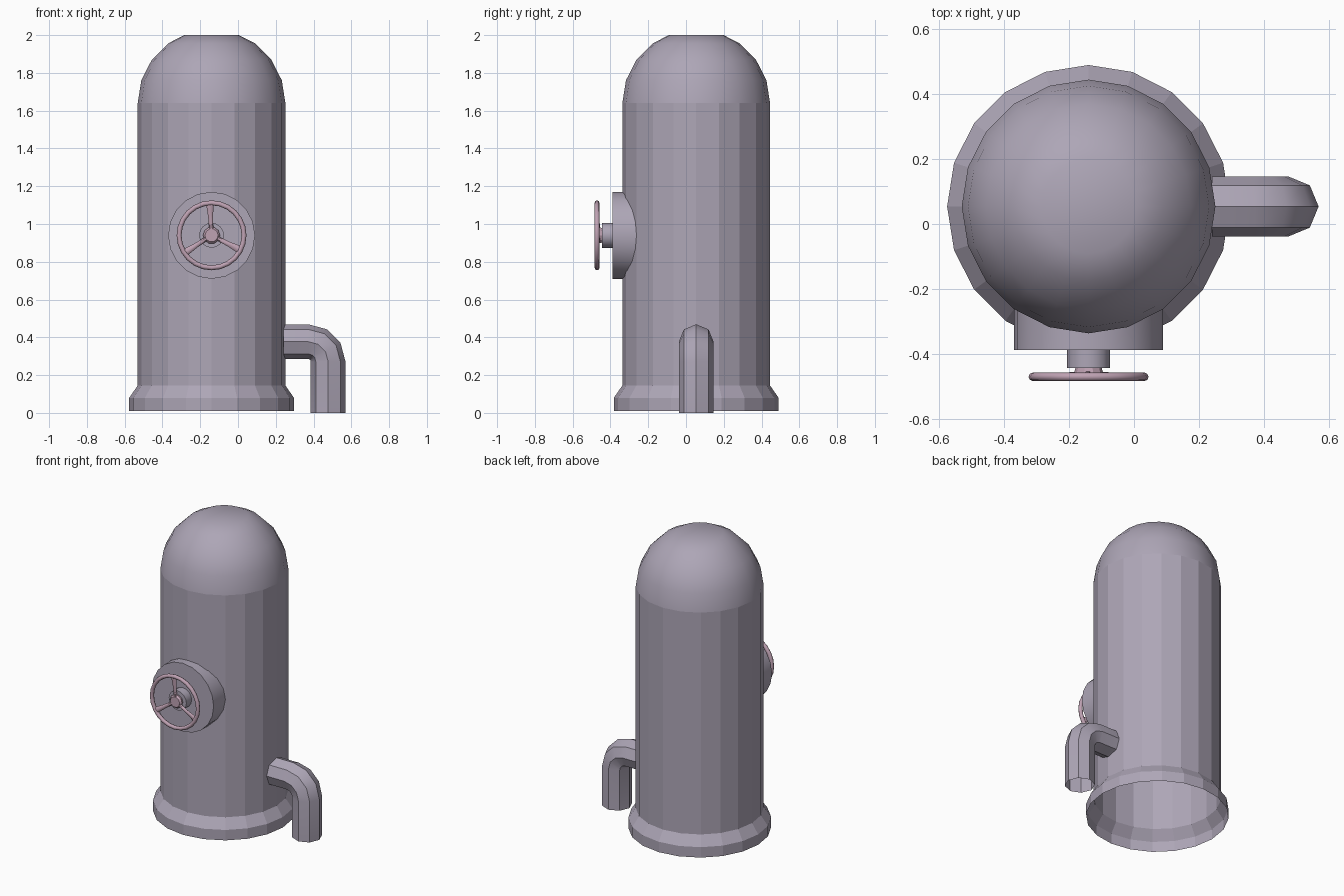
import bpy, bmesh, math
from mathutils import Vector

if "Cube" in bpy.data.objects:
    bpy.data.objects.remove(bpy.data.objects["Cube"])

CX, CY, R = -0.14, 0.054, 0.391      # body axis and radius
WZ = 0.94                            # height of flange and wheel


def material(name, rgb):
    m = bpy.data.materials.new(name)
    m.diffuse_color = (*rgb, 1)
    m.use_nodes = True
    m.node_tree.nodes["Principled BSDF"].inputs["Base Color"].default_value = m.diffuse_color
    return m


LILAC = material("lilac_grey", (0.42, 0.38, 0.47))
PINK = material("dusty_pink", (0.52, 0.36, 0.45))


def make(name, rings, mat, cap_start=False, cap_end=False, closed=False, smooth=None):
    """Skin a list of equal-length rings of points."""
    bm = bmesh.new()
    loops = [[bm.verts.new(p) for p in ring] for ring in rings]
    pairs = list(zip(loops, loops[1:]))
    if closed:
        pairs.append((loops[-1], loops[0]))
    for a, b in pairs:
        n = len(a)
        for i in range(n):
            j = (i + 1) % n
            bm.faces.new((a[i], a[j], b[j], b[i]))
    if cap_start:
        bm.faces.new(loops[0][::-1])
    if cap_end:
        bm.faces.new(loops[-1])
    bmesh.ops.recalc_face_normals(bm, faces=bm.faces)
    me = bpy.data.meshes.new(name)
    bm.to_mesh(me)
    bm.free()
    me.materials.append(mat)
    ob = bpy.data.objects.new(name, me)
    bpy.context.collection.objects.link(ob)
    if smooth:
        bpy.ops.object.select_all(action='DESELECT')
        bpy.context.view_layer.objects.active = ob
        ob.select_set(True)
        bpy.ops.object.shade_smooth_by_angle(angle=math.radians(smooth))
    return ob


def angles(n):
    return [2 * math.pi * i / n for i in range(n)]


def ring_z(r, z, n=20):
    return [(CX + r * math.cos(a), CY + r * math.sin(a), z) for a in angles(n)]


def ring_y(r, y, n=20):
    return [(CX + r * math.cos(a), y, WZ + r * math.sin(a)) for a in angles(n)]


# Tank: stepped base, straight wall, dome with flat cap, open underneath
profile = [(0.436, 0.01), (0.436, 0.08), (R, 0.145), (R, 1.64)]
profile += [(R * math.cos(math.radians(d)), 1.64 + R * math.sin(math.radians(d)))
            for d in (18, 36, 54)]
profile.append((0.145, 2.0))
tank = make("tank", [ring_z(r, z) for r, z in profile], LILAC, cap_end=True)
for p in tank.data.polygons:
    p.use_smooth = p.center.z > 1.65

# Flange: back rim follows the curved tank wall
FR = 0.23
back = [(x, CY - math.sqrt(R * R - (x - CX) ** 2) + 0.01, z) for x, _, z in ring_y(FR, 0)]
make("flange", [back, ring_y(FR, -0.388)], LILAC, cap_end=True, smooth=30)

# Valve stem
make("stem_collar", [ring_y(0.066, -0.385, 16), ring_y(0.066, -0.444, 16)],
     LILAC, cap_end=True, smooth=30)

# Hand wheel: rim, hub and three tapered spokes
WY = -0.471
rim = [ring_y(0.172 + 0.013 * math.cos(a), WY + 0.013 * math.sin(a), 24) for a in angles(8)]
make("wheel_rim", rim, PINK, closed=True, smooth=50)
make("wheel_hub", [ring_y(0.04, -0.442, 10), ring_y(0.045, -0.46, 10), ring_y(0.035, -0.472, 10)],
     PINK, cap_end=True, smooth=30)
for k in range(3):
    a = math.radians(93 + 120 * k)
    out = Vector((math.cos(a), 0, math.sin(a)))
    side = Vector((-math.sin(a), 0, math.cos(a)))
    rings = []
    for d, w, y in ((0.025, 0.011, -0.462), (0.10, 0.013, -0.467), (0.165, 0.02, WY)):
        c = Vector((CX, y, WZ)) + out * d
        rings.append([c + side * (w * math.cos(t)) + Vector((0, 0.009 * math.sin(t), 0))
                      for t in angles(6)])
    make(f"wheel_spoke_{k + 1}", rings, PINK, cap_start=True, cap_end=True, smooth=50)

# Outlet pipe: horizontal run, three-segment elbow, open vertical drop
PR, BX, BZ, BR = 0.092, 0.372, 0.272, 0.105
path = [(0.24, BZ + BR, 90)]
path += [(BX + BR * math.cos(math.radians(d)), BZ + BR * math.sin(math.radians(d)), d)
         for d in (90, 60, 30, 0)]
path.append((BX + BR, 0.0, 0))
rings = []
for x, z, d in path:
    u = Vector((math.cos(math.radians(d)), 0, math.sin(math.radians(d))))
    rings.append([Vector((x, CY, z)) + u * (PR * math.cos(t)) + Vector((0, PR * math.sin(t), 0))
                  for t in angles(8)])
make("outlet_pipe", rings, LILAC, smooth=35)
